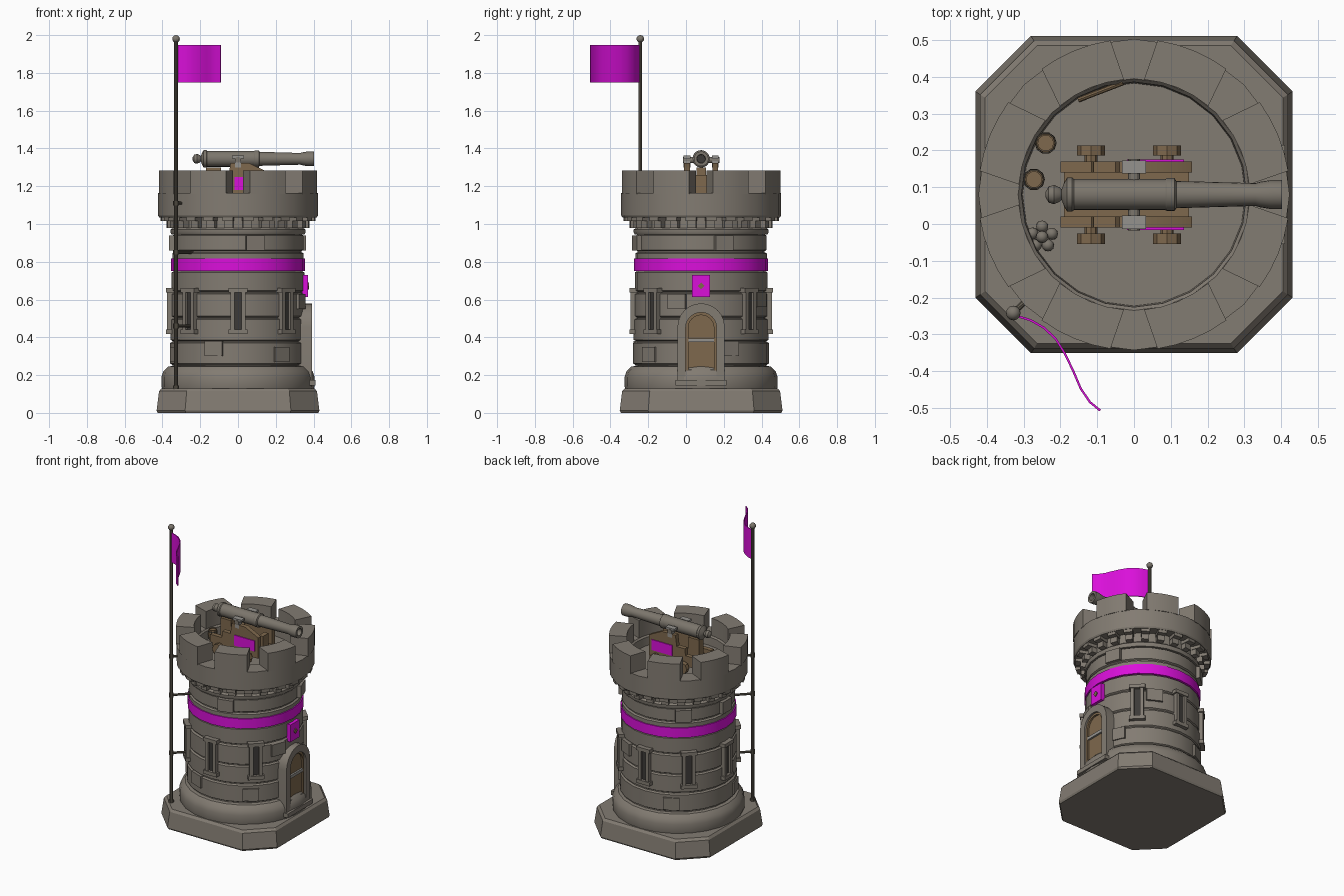
import bpy, bmesh, math
from math import sin, cos, pi, radians
from mathutils import Vector, Matrix

if "Cube" in bpy.data.objects:
    bpy.data.objects.remove(bpy.data.objects["Cube"])

CENTER = Vector((0, 0.08, 0))
SIDES = 24
DECK = 1.1


def material(name, color):
    m = bpy.data.materials.new(name)
    m.use_nodes = True
    m.diffuse_color = (*color, 1)
    m.node_tree.nodes["Principled BSDF"].inputs["Base Color"].default_value = (*color, 1)
    return m


STONE = material("stone", (0.225, 0.2, 0.168))
IRON = material("iron", (0.2, 0.18, 0.15))
POLE = material("dark metal", (0.12, 0.105, 0.08))
WOOD = material("wood", (0.21, 0.14, 0.075))
CLOTH = material("magenta", (0.7, 0.005, 0.7))
DARK = material("shadow black", (0.045, 0.042, 0.038))
STEEL = material("steel", (0.3, 0.29, 0.27))


def finish(name, bm, mat, matrix=None):
    """Turn a bmesh into an object in tower space, smooth but with sharp edges."""
    if matrix:
        bm.transform(matrix)
    bmesh.ops.recalc_face_normals(bm, faces=bm.faces)
    for f in bm.faces:
        f.smooth = True
    for e in bm.edges:
        e.smooth = len(e.link_faces) == 2 and e.calc_face_angle(0) < radians(28)
    me = bpy.data.meshes.new(name)
    bm.to_mesh(me)
    bm.free()
    me.materials.append(mat)
    ob = bpy.data.objects.new(name, me)
    ob.location = CENTER
    bpy.context.collection.objects.link(ob)
    return ob


def lathe(name, profile, mat, sides=SIDES, matrix=None, closed=False):
    """Spin (radius, height) points about z; open profiles get end caps."""
    bm = bmesh.new()
    rings = [[bm.verts.new((r * cos(2 * pi * i / sides), r * sin(2 * pi * i / sides), z))
              for i in range(sides)] for r, z in profile]
    pairs = list(zip(rings, rings[1:])) + ([(rings[-1], rings[0])] if closed else [])
    for a, b in pairs:
        for i in range(sides):
            j = (i + 1) % sides
            bm.faces.new((a[i], a[j], b[j], b[i]))
    if not closed:
        bm.faces.new(rings[0])
        bm.faces.new(rings[-1])
    return finish(name, bm, mat, matrix)


def prism(name, pts, lo, hi, mat, matrix=None, hole=None):
    """Extrude a 2D outline from z=lo to z=hi, with an optional matching hole."""
    bm = bmesh.new()
    loops = [[[bm.verts.new((x, y, z)) for x, y in p] for z in (lo, hi)]
             for p in ([pts, hole] if hole else [pts])]
    n = len(pts)
    for bottom, top in loops:
        for i in range(n):
            j = (i + 1) % n
            bm.faces.new((bottom[i], bottom[j], top[j], top[i]))
    for k in (0, 1):
        if hole:
            for i in range(n):
                j = (i + 1) % n
                bm.faces.new((loops[0][k][i], loops[0][k][j], loops[1][k][j], loops[1][k][i]))
        else:
            bm.faces.new(loops[0][k])
    return finish(name, bm, mat, matrix)


def block(name, center, size, mat, turn=0):
    """Box placed in tower space, then turned about the tower axis."""
    bm = bmesh.new()
    bmesh.ops.create_cube(bm, size=1)
    m = Matrix.Rotation(radians(turn), 4, 'Z') @ Matrix.Translation(center) @ Matrix.Diagonal((*size, 1))
    return finish(name, bm, mat, m)


def ball(name, center, r, mat):
    bm = bmesh.new()
    bmesh.ops.create_uvsphere(bm, u_segments=12, v_segments=8, radius=r)
    return finish(name, bm, mat, Matrix.Translation(center))


def rod(name, a, b, r, mat, sides=10):
    a, b = Vector(a), Vector(b)
    m = Matrix.Translation(a) @ (b - a).to_track_quat('Z', 'Y').to_matrix().to_4x4()
    return lathe(name, [(r, 0), (r, (b - a).length)], mat, sides, m)


def sector(r_in, r_out, half_in, half_out, mid, steps=4):
    """Ring segment outline whose ends may flare (angles in degrees)."""
    def arc(r, h, s):
        return [(r * cos(radians(mid + s * h * (2 * i / steps - 1))),
                 r * sin(radians(mid + s * h * (2 * i / steps - 1)))) for i in range(steps + 1)]
    return arc(r_out, half_out, 1) + arc(r_in, half_in, -1)


# Chamfered square base
def octagon(w, c):
    return [(w, c), (c, w), (-c, w), (-w, c), (-w, -c), (-c, -w), (c, -w), (w, -c)]


bm = bmesh.new()
levels = [[bm.verts.new((x, y, z)) for x, y in octagon(w, w * 0.65)]
          for w, z in ((0.425, 0), (0.431, 0.012), (0.418, 0.115), (0.405, 0.13))]
bm.faces.new(levels[0])
bm.faces.new(levels[-1])
for a, b in zip(levels, levels[1:]):
    for i in range(8):
        bm.faces.new((a[i], a[i - 1], b[i - 1], b[i]))
finish("base", bm, STONE)

# Plinth and coursed wall with grooves between the courses
lathe("plinth", [(0.4, 0.12), (0.405, 0.14), (0.405, 0.19), (0.395, 0.22), (0.37, 0.245), (0.34, 0.25)], STONE)
joints = [0.25, 0.375, 0.5, 0.635, 0.75, 0.85, 0.945]
wall = []
for lo, hi in zip(joints, joints[1:]):
    r = 0.366 - 0.024 * lo
    wall += [(r - 0.01, lo), (r - 0.01, lo + 0.006), (r, lo + 0.012), (r, hi - 0.006), (r - 0.01, hi)]
wall += [(0.352, 0.945), (0.357, 0.955), (0.357, 0.97), (0.345, 0.98), (0.345, 1.06)]
lathe("wall", wall, STONE)
lathe("painted_band", [(0.34, 0.752), (0.355, 0.752), (0.355, 0.818), (0.34, 0.818)], CLOTH, closed=True)

# Proud stones
for turn, z in ((-75, 0.9), (-111, 0.34), (-21, 0.59), (25, 0.34), (-50, 0.31), (118, 0.31),
                (130, 0.9), (62, 0.6), (180, 0.9), (20, 0.9), (-160, 0.31)):
    block("proud_stone", (0.34, 0, z), (0.05, 0.1, 0.08), STONE, turn)

# Arrow slits on every eighth except the door side
for k in range(1, 8):
    t = k * 45
    block("slit_opening", (0.345, 0, 0.54), (0.03, 0.04, 0.2), DARK, t)
    for s in (-1, 1):
        block("slit_jamb", (0.35, s * 0.029, 0.54), (0.05, 0.022, 0.2), STONE, t)
        block("slit_cap", (0.352, 0, 0.54 + s * 0.11), (0.056, 0.1, 0.024), STONE, t)

# Corbels, parapet, deck and merlons
for k in range(SIDES):
    t = (k + 0.5) * 360 / SIDES
    prism("corbel_lower", sector(0.33, 0.38, 3.4, 3.4, t, 1), 0.98, 1.02, STONE)
    prism("corbel_upper", sector(0.33, 0.412, 3.9, 3.9, t, 1), 1.015, 1.055, STONE)
lathe("parapet", [(0.3, 1.05), (0.37, 1.035), (0.417, 1.035), (0.423, 1.045), (0.423, 1.165),
                  (0.315, 1.165), (0.306, 1.155)], STONE, closed=True)
lathe("deck", [(0.32, 1.05), (0.32, DECK)], STONE)
for k in range(8):
    prism("merlon", sector(0.314, 0.424, 17.5, 13.8, 22.5 + 45 * k), 1.16, 1.282, STONE)

# Arched door facing +x: outlines are drawn as (y, z)
FACE_X = Matrix(((0, 0, 1, 0), (1, 0, 0, 0), (0, 1, 0, 0), (0, 0, 0, 1)))


def arch(half, bottom, spring, n=12):
    return [(-half, bottom), (half, bottom)] + [
        (half * cos(pi * i / n), spring + half * sin(pi * i / n)) for i in range(n + 1)]


prism("door_frame", arch(0.125, 0.16, 0.455), 0.3, 0.393, STONE, FACE_X, arch(0.082, 0.161, 0.45))
prism("door_leaf", arch(0.084, 0.165, 0.45), 0.3, 0.368, WOOD, FACE_X)
prism("door_rim", arch(0.083, 0.165, 0.45), 0.36, 0.38, WOOD, FACE_X, arch(0.068, 0.166, 0.45))
for z in (0.22, 0.385):
    block("door_strap", (0.37, 0, z), (0.02, 0.14, 0.02), STEEL)
block("threshold", (0.37, 0, 0.16), (0.08, 0.27, 0.028), STONE)

# Painted plaque above the door
block("plaque", (0.355, 0, 0.672), (0.03, 0.096, 0.116), CLOTH)
prism("plaque_stud", [(0.018, 0.672), (0, 0.69), (-0.018, 0.672), (0, 0.654)], 0.36, 0.376, WOOD, FACE_X)

# Flagpole with wall brackets, and the waving flag
px, py = -0.328, -0.322
lathe("pole_foot", [(0.016, 0.125), (0.016, 0.145)], POLE, 10, Matrix.Translation((px, py, 0)))
rod("flagpole", (px, py, 0.13), (px, py, 1.97), 0.0105, POLE)
ball("pole_finial", (px, py, 1.98), 0.02, IRON)
for z in (0.46, 0.85, 1.11):
    rod("pole_bracket", (px, py, z), (px * 0.7, py * 0.7, z), 0.008, POLE, 8)
    rod("bracket_collar", (px, py, z - 0.012), (px, py, z + 0.012), 0.015, POLE)
path = [Vector(p) for p in ((-0.318, -0.33), (-0.28, -0.342), (-0.245, -0.362), (-0.213, -0.392),
                            (-0.188, -0.432), (-0.165, -0.48), (-0.145, -0.527), (-0.12, -0.564), (-0.092, -0.587))]
sides = [[], []]
for i, p in enumerate(path):
    d = (path[min(i + 1, len(path) - 1)] - path[max(i - 1, 0)]).normalized()
    for s, line in zip((-1, 1), sides):
        line.append((p.x - s * d.y * 0.003, p.y + s * d.x * 0.003))
prism("flag", sides[0] + sides[1][::-1], 1.75, 1.948, CLOTH)

# Cannon barrel along x
BORE = 1.345
ALONG_X = Matrix.Translation((0, 0, BORE)) @ Matrix.Rotation(pi / 2, 4, 'Y')
lathe("cannon_barrel", [(0.008, -0.24), (0.022, -0.232), (0.026, -0.217), (0.02, -0.203), (0.014, -0.197),
                        (0.032, -0.19), (0.046, -0.182), (0.046, -0.168), (0.042, -0.163), (0.042, 0.085),
                        (0.045, 0.09), (0.045, 0.11), (0.037, 0.115), (0.031, 0.33), (0.035, 0.345),
                        (0.039, 0.37), (0.039, 0.402), (0.023, 0.402), (0.021, 0.34)], IRON, 20, ALONG_X)
lathe("cannon_bore", [(0.022, 0.34), (0.022, 0.345)], DARK, 20, ALONG_X)
rod("trunnion", (0, -0.097, BORE - 0.005), (0, 0.097, BORE - 0.005), 0.016, IRON, 12)

# Carriage with stepped cheeks, painted panels, trunnion caps and wheels
FACE_Y = Matrix(((1, 0, 0, 0), (0, 0, 1, 0), (0, 1, 0, 0), (0, 0, 0, 1)))
cheek = [(-0.2, 1.135), (0.157, 1.135), (0.157, 1.275), (0.06, 1.322), (-0.04, 1.322), (-0.05, 1.25),
         (-0.11, 1.25), (-0.115, 1.205), (-0.2, 1.205)]
for s in (-1, 1):
    y = s * 0.075
    prism("carriage_cheek", cheek, y - 0.015, y + 0.015, WOOD, FACE_Y)
    block("cheek_panel", (0.058, s * 0.092, 1.215), (0.155, 0.008, 0.07), CLOTH)
    block("trunnion_cap", (0, y, 1.355), (0.066, 0.036, 0.014), STEEL)
    block("trunnion_seat", (0, y, 1.325), (0.03, 0.036, 0.05), STEEL)
    for x in (-0.117, 0.09):
        rod("carriage_wheel", (x, s * 0.106, 1.138), (x, s * 0.134, 1.138), 0.038, WOOD, 8)
for x in (-0.117, 0.09):
    rod("axle", (x, -0.12, 1.138), (x, 0.12, 1.138), 0.018, WOOD, 8)
block("carriage_bed", (-0.02, 0, 1.16), (0.34, 0.13, 0.03), WOOD)
block("front_transom", (0.135, 0, 1.205), (0.03, 0.06, 0.11), WOOD)
block("aiming_wedge", (-0.13, 0, 1.24), (0.08, 0.05, 0.12), WOOD)

# Powder kegs, shot pile and rammer on the deck
for x, y in ((-0.24, 0.14), (-0.272, 0.041)):
    m = Matrix.Translation((x, y, DECK))
    lathe("keg", [(0.023, 0), (0.03, 0.035), (0.025, 0.07), (0.021, 0.07), (0.021, 0.064)], WOOD, 10, m)
    for z in (0.012, 0.054):
        lathe("keg_hoop", [(0.028, z), (0.029, z + 0.008)], POLE, 10, m)
for k in range(5):
    ball("shot", (-0.25 + 0.028 * cos(k * 2 * pi / 5 + 0.3), -0.115 + 0.028 * sin(k * 2 * pi / 5 + 0.3), DECK + 0.016), 0.0165, IRON)
ball("top_shot", (-0.25, -0.115, DECK + 0.037), 0.0165, IRON)
rod("rammer", (-0.15, 0.258, DECK + 0.01), (-0.03, 0.304, DECK + 0.055), 0.007, WOOD, 8)
